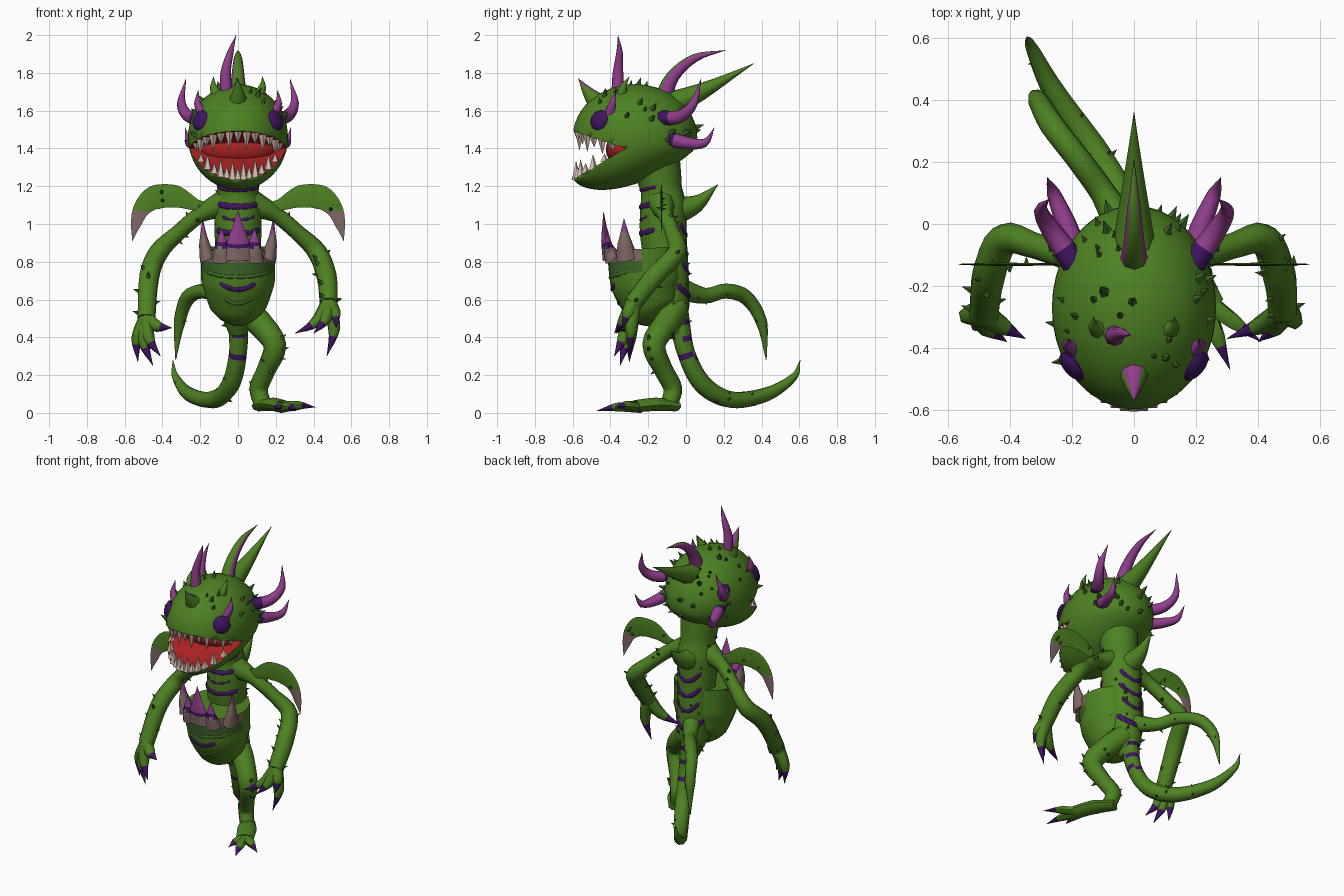
import bpy, bmesh, math, random
from mathutils import Vector, Matrix
from mathutils.bvhtree import BVHTree

random.seed(4)
if bpy.data.objects.get("Cube"):
    bpy.data.objects.remove(bpy.data.objects["Cube"])

def material(name, *rgb):
    m = bpy.data.materials.new(name)
    m.diffuse_color = (*rgb, 1)
    m.use_nodes = True
    m.node_tree.nodes["Principled BSDF"].inputs["Base Color"].default_value = (*rgb, 1)
    return m

green = material("leaf green", .075, .22, .016)
dark = material("dark green", .048, .13, .022)
purple = material("deep purple", .05, .007, .12)
magenta = material("magenta", .28, .048, .26)
mauve = material("dusty mauve", .22, .14, .13)
ivory = material("ivory", .64, .49, .41)
red = material("mouth red", .39, .015, .017)

def finish(name, bm, mats, angle=60):
    me = bpy.data.meshes.new(name)
    bm.to_mesh(me)
    bm.free()
    for m in mats:
        me.materials.append(m)
    ob = bpy.data.objects.new(name, me)
    bpy.context.collection.objects.link(ob)
    bpy.ops.object.select_all(action='DESELECT')
    ob.select_set(True)
    bpy.context.view_layer.objects.active = ob
    bpy.ops.object.shade_smooth_by_angle(angle=math.radians(angle))
    return ob

def spline(a, b, c, d, t):
    return .5 * (2 * b + (c - a) * t + (2 * a - 5 * b + 4 * c - d) * t * t
                 + (3 * b - a - 3 * c + d) * t ** 3)

def tube(name, pts, radii, mats, rule=None, sides=8, steps=4, squash=(1, 1, 1), flip=1):
    """Smooth tapering limb; rule(centre, normal, t) picks the material slot."""
    p = [Vector((x * flip, y, z)) for x, y, z in pts]
    n = len(p) - 1
    ext = [2 * p[0] - p[1]] + p + [2 * p[n] - p[n - 1]]
    path, rad = [], []
    for i in range(n):
        for k in range(steps):
            path.append(spline(*ext[i:i + 4], k / steps))
            rad.append(radii[i] + (radii[i + 1] - radii[i]) * k / steps)
    path.append(p[n])
    rad.append(radii[n])
    bm = bmesh.new()
    rings, side, where = [], None, {}
    for i, c in enumerate(path):
        d = (path[min(i + 1, len(path) - 1)] - path[max(i - 1, 0)]).normalized()
        side = side or d.orthogonal()
        side = (side - d * side.dot(d)).normalized()
        up = d.cross(side)
        ring = []
        for k in range(sides):
            a = math.tau * k / sides
            o = (side * math.cos(a) + up * math.sin(a)) * max(rad[i], .001)
            ring.append(bm.verts.new(c + o * Vector(squash)))
        if rings:
            for k in range(sides):
                j = (k + 1) % sides
                f = bm.faces.new((rings[-1][k], rings[-1][j], ring[j], ring[k]))
                where[f] = i / (len(path) - 1)
        rings.append(ring)
    where[bm.faces.new(rings[0])] = 0
    where[bm.faces.new(rings[-1])] = 1
    bmesh.ops.recalc_face_normals(bm, faces=bm.faces)
    if rule:
        for f, t in where.items():
            f.material_index = rule(f.calc_center_median(), f.normal, t)
    return finish(name, bm, mats)

def thorns(name, ob, count, size, keep=lambda c: True):
    faces = [f for f in ob.data.polygons if f.material_index == 0 and keep(f.center)]
    bm = bmesh.new()
    for f in random.choices(faces, [f.area for f in faces], k=count):
        s = size * random.uniform(.6, 1.2)
        lean = (f.normal + Vector((0, .3, .3))).normalized()
        m = (Matrix.Translation(f.center) @ lean.to_track_quat('Z', 'Y').to_matrix().to_4x4()
             @ Matrix.Translation((0, 0, s * .3)))
        bmesh.ops.create_cone(bm, segments=5, radius1=s * .38, radius2=0, depth=s, matrix=m)
    finish(name, bm, [dark], 30)

def stripes(name, ob, y, mat, lift, rows):
    """Tapered bands hugging a surface; rows of (height, heading, half angle, thickness)."""
    tree = BVHTree.FromPolygons([v.co for v in ob.data.vertices], [f.vertices for f in ob.data.polygons])
    for i, (z, mid, half, r) in enumerate(rows):
        pts = []
        for k in range(-4, 5):
            a = math.radians(mid + half * k / 4)
            d = Vector((math.sin(a), -math.cos(a), 0))
            pts.append(tree.ray_cast(Vector((0, y, z + lift * k * k / 16)), d)[0] - d * r * .6)
        tube("%s_%d" % (name, i), pts, [.002] + [r] * 7 + [.002], [mat], None, 8, 2)

# Head: sheared ellipsoid with a wedge cut out for the gaping mouth
CENTRE, SIZE = Vector((0, -.27, 1.46)), Vector((.265, .33, .28))

def shear(z):
    return -.8 * max(0, 1.4 - z)

bm = bmesh.new()
bmesh.ops.create_icosphere(bm, subdivisions=4, radius=1)
for v in bm.verts:
    v.co = v.co * SIZE + CENTRE
    v.co.y += shear(v.co.z)
head = finish("head", bm, [green, red])
bm = bmesh.new()
wedge = [(-.32, 1.40), (-.8, 1.56), (-.8, 1.115)]
ends = [[bm.verts.new((x, y, z)) for y, z in wedge] for x in (-.5, .5)]
for e in ends:
    bm.faces.new(e)
for k in range(3):
    j = (k + 1) % 3
    bm.faces.new((ends[0][k], ends[0][j], ends[1][j], ends[1][k]))
bmesh.ops.recalc_face_normals(bm, faces=bm.faces)
cutter = finish("mouth_cutter", bm, [red], 20)
mod = head.modifiers.new("mouth", 'BOOLEAN')
mod.object, mod.operation, mod.solver = cutter, 'DIFFERENCE', 'EXACT'
bpy.context.view_layer.objects.active = head
bpy.ops.object.modifier_apply(modifier="mouth")
bpy.data.objects.remove(cutter)
for f in head.data.polygons:
    c = f.center - Vector((0, shear(f.center.z), 0)) - CENTRE
    inside = Vector((c.x / SIZE.x, c.y / SIZE.y, c.z / SIZE.z)).length < .95
    f.material_index = 1 if inside else 0
thorns("head_thorns", head, 45, .05, lambda c: c.y > -.48 and c.z > 1.38)

# Throat and teeth along both lips
bm = bmesh.new()
bmesh.ops.create_uvsphere(bm, u_segments=16, v_segments=10, radius=1,
                          matrix=Matrix.Translation((0, -.34, 1.395)) @ Matrix.Diagonal((.2, .085, .085, 1)))
finish("throat", bm, [red])
for name, slope, way in (("upper_teeth", -.333, -1), ("lower_teeth", .594, 1)):
    bm = bmesh.new()
    for i in range(13):
        a = math.radians(-66 + 11 * i)
        z = 1.4
        for _ in range(12):
            k = .91 * math.sqrt(1 - ((z - CENTRE.z) / SIZE.z) ** 2)
            x, y = SIZE.x * k * math.sin(a), CENTRE.y - SIZE.y * k * math.cos(a) + shear(z)
            z = 1.4 + (y + .32) * slope
        size = (.105 if i % 2 else .065) * (.45 + .55 * math.cos(a))
        m = Matrix.Translation((x, y, z + way * size * .4))
        if way < 0:
            m = m @ Matrix.Rotation(math.pi, 4, 'X')
        bmesh.ops.create_cone(bm, segments=5, radius1=.025, radius2=0, depth=size, matrix=m)
    finish(name, bm, [ivory], 30)

# Horns and crest
def horn_base(c, n, t):
    return 1 if t < .18 else 0

tube("crest_spike", [(0, -.16, 1.6), (0, .08, 1.7), (0, .36, 1.85)], [.085, .045, 0], [green])
tube("crest_horn", [(0, -.13, 1.64), (0, -.07, 1.78), (0, .05, 1.88), (0, .21, 1.92)],
     [.05, .035, .022, 0], [magenta, green], lambda c, n, t: 1 if n.z - n.y > .6 else 0)
tube("tall_horn", [(-.06, -.36, 1.68), (-.065, -.36, 1.8), (-.04, -.352, 1.91), (-.01, -.36, 2)],
     [.036, .028, .017, 0], [magenta])
tube("nose_horn", [(0, -.46, 1.63), (0, -.52, 1.7), (0, -.57, 1.77)], [.06, .03, 0], [green, magenta],
     lambda c, n, t: 1 if n.y > .2 else 0)
for s, side in ((1, "left"), (-1, "right")):
    tube(side + "_upper_horn", [(.19, -.13, 1.56), (.26, -.03, 1.57), (.3, .04, 1.64), (.275, .08, 1.77)],
         [.042, .034, .024, 0], [magenta, purple], horn_base, flip=s)
    tube(side + "_lower_horn", [(.18, -.12, 1.46), (.22, 0, 1.43), (.26, .1, 1.43), (.28, .15, 1.51)],
         [.042, .034, .022, 0], [magenta, purple], horn_base, flip=s)
    tube(side + "_brow_horn", [(.19, -.4, 1.59), (.215, -.39, 1.64), (.21, -.37, 1.71)], [.03, .018, 0], [magenta], flip=s)
    tube(side + "_crown_thorn", [(.11, -.34, 1.68), (.13, -.33, 1.73), (.13, -.3, 1.78)], [.035, .018, 0], [green], flip=s)
    # Eye set flush into the cheek
    bm = bmesh.new()
    facing = Vector((s * .72, -.6, .28)).to_track_quat('Z', 'Y').to_matrix().to_4x4()
    bmesh.ops.create_uvsphere(bm, u_segments=10, v_segments=6, radius=.057,
                              matrix=Matrix.Translation((s * .2, -.46, 1.55)) @ facing @ Matrix.Diagonal((1, 1, .4, 1)))
    finish(side + "_eye", bm, [purple])

# Torso with stripes, and the back spike
torso = tube("torso", [(0, -.05, .42), (0, -.08, .55), (0, -.1, .75), (0, -.12, .95), (0, -.12, 1.08), (0, -.13, 1.18), (0, -.16, 1.34)],
             [.05, .1, .115, .125, .125, .11, .13], [green], None, 14, 4)
thorns("torso_thorns", torso, 22, .035, lambda c: c.y > -.1 and c.z < 1.2)
stripes("chest_stripe", torso, -.11, purple, .03, [(1.18, 0, 80, .012), (1.09, 0, 80, .022), (1.02, 0, 50, .01), (.95, 0, 75, .02)])
stripes("back_stripe", torso, -.09, purple, .09, [(.62, 180, 80, .022), (.74, 180, 60, .016), (.84, 180, 70, .018), (.94, 180, 70, .018), (1.03, 180, 45, .016)])
tube("back_spike", [(0, -.06, 1.07), (0, .06, 1.11), (0, .17, 1.21)], [.08, .045, 0], [green])

# Belly pouch ringed with petals; its rim fades to green behind
def pouch_colour(c, n, t):
    if c.z > .8 and c.y < -.22:
        return 2
    return 1 if c.z > .74 and c.y < -.25 else 0

pouch = tube("belly_pouch", [(0, -.13, .49), (0, -.17, .56), (0, -.205, .69), (0, -.22, .87)],
             [.06, .15, .195, .2], [green, dark, mauve], pouch_colour, 20, 6)
stripes("belly_stripe", pouch, -.2, purple, .045, [(.655, 0, 34, .016)])
stripes("belly_crease", pouch, -.2, dark, .045, [(.58, 0, 30, .014), (.72, 0, 70, .014)])
for i, (deg, tall) in enumerate([(0, .2), (24, .11), (-24, .11), (60, .16), (-60, .16)]):
    a = math.radians(deg)
    d = Vector((math.sin(a), -math.cos(a), 0))
    foot = Vector((0, -.22, .82)) + d * .187
    tip = .95 if abs(deg) > 40 else .9
    tube("petal_%d" % i, [foot, foot + d * .02 + Vector((0, 0, tall * .5)), foot + d * .03 + Vector((0, 0, tall + .05))],
         [.085, .055, 0], [mauve, magenta, purple], lambda c, n, t: 1 if c.z > tip else 2 if c.z > .875 and tip < .92 else 0,
         8, 6, (1 - .6 * abs(d.x), 1 - .6 * abs(d.y), 1))

# Arms, hands and shoulder fronds
def claw(c, n, t):
    return 1 if t > .65 else 0

def arm(side, s, wrist, tips):
    w = Vector(wrist)
    ob = tube(side + "_arm", [(.07, -.13, 1.11), (.2, -.11, 1.05), (.32, -.07, .95), (.42, -.05, .85), (.47, -.17, .72), wrist],
              [.075, .042, .042, .052, .055, .05], [green], flip=s)
    thorns(side + "_arm_thorns", ob, 12, .035, lambda c: abs(c.x) > .2)
    for i, tip in enumerate(tips):
        tip = Vector(tip)
        mid = w.lerp(tip, .5) + (tip - w).cross(Vector((0, 1, 0))) * .12
        tube("%s_finger_%d" % (side, i), [w, mid, tip], [.045, .032, 0], [green, purple], claw, 6, flip=s)
    frond = tube(side + "_shoulder_frond", [(.1, -.13, 1.07), (.22, -.13, 1.1), (.33, -.13, 1.145), (.44, -.13, 1.14), (.51, -.13, 1.08), (.54, -.13, 1), (.56, -.13, .91)],
                 [.03, .03, .06, .065, .045, .028, 0], [green, mauve],
                 lambda c, n, t: 1 if c.z < 1.07 and abs(c.x) > .45 else 0, 8, squash=(1, .08, 1), flip=s)
    thorns(side + "_frond_thorns", frond, 6, .03)

arm("left", 1, (.48, -.28, .58), [(.3, -.37, .42), (.47, -.3, .3), (.4, -.38, .42), (.52, -.34, .45)])
arm("right", -1, (.485, -.29, .5), [(.35, -.37, .45), (.53, -.3, .27), (.45, -.35, .25), (.41, -.38, .3)])

# Single leg with a clawed foot
leg = tube("leg", [(.03, -.05, .56), (.11, -.1, .48), (.195, -.17, .36), (.15, -.12, .23), (.11, -.07, .13), (.13, -.09, .045)],
           [.07, .07, .062, .05, .05, .045], [green], sides=10)
thorns("leg_thorns", leg, 10, .035, lambda c: c.z < .45)
tube("foot", [(.11, -.05, .035), (.18, -.16, .045), (.24, -.27, .035)], [.045, .06, .055], [green], squash=(1, 1, .6))
for i, tip in enumerate([(.41, -.38, .03), (.31, -.47, .012), (.21, -.4, .02)]):
    mid = Vector((.22, -.24, .03)).lerp(Vector(tip), .55) + Vector((0, 0, .01))
    tube("toe_%d" % i, [(.22, -.24, .03), mid, tip], [.035, .026, 0], [green, purple], claw, 6, squash=(1, 1, .9))

# Two tails sweeping back to the right
upper = tube("upper_tail", [(-.02, -.04, .66), (-.1, .1, .62), (-.18, .21, .645), (-.265, .32, .61), (-.31, .4, .48), (-.33, .425, .28)],
             [.06, .042, .04, .04, .033, .002], [green])
lower = tube("lower_tail", [(0, -.04, .52), (0, 0, .32), (-.04, .09, .15), (-.13, .24, .07), (-.26, .43, .1), (-.33, .57, .19), (-.345, .605, .28)],
             [.055, .047, .05, .047, .037, .02, .001], [green, purple],
             lambda c, n, t: 1 if any(abs(c.z - z) < .014 for z in (.4, .3, .48)) and c.y < .1 else 0, 8, 7)
thorns("upper_tail_thorns", upper, 5, .025)
thorns("lower_tail_thorns", lower, 8, .025)
